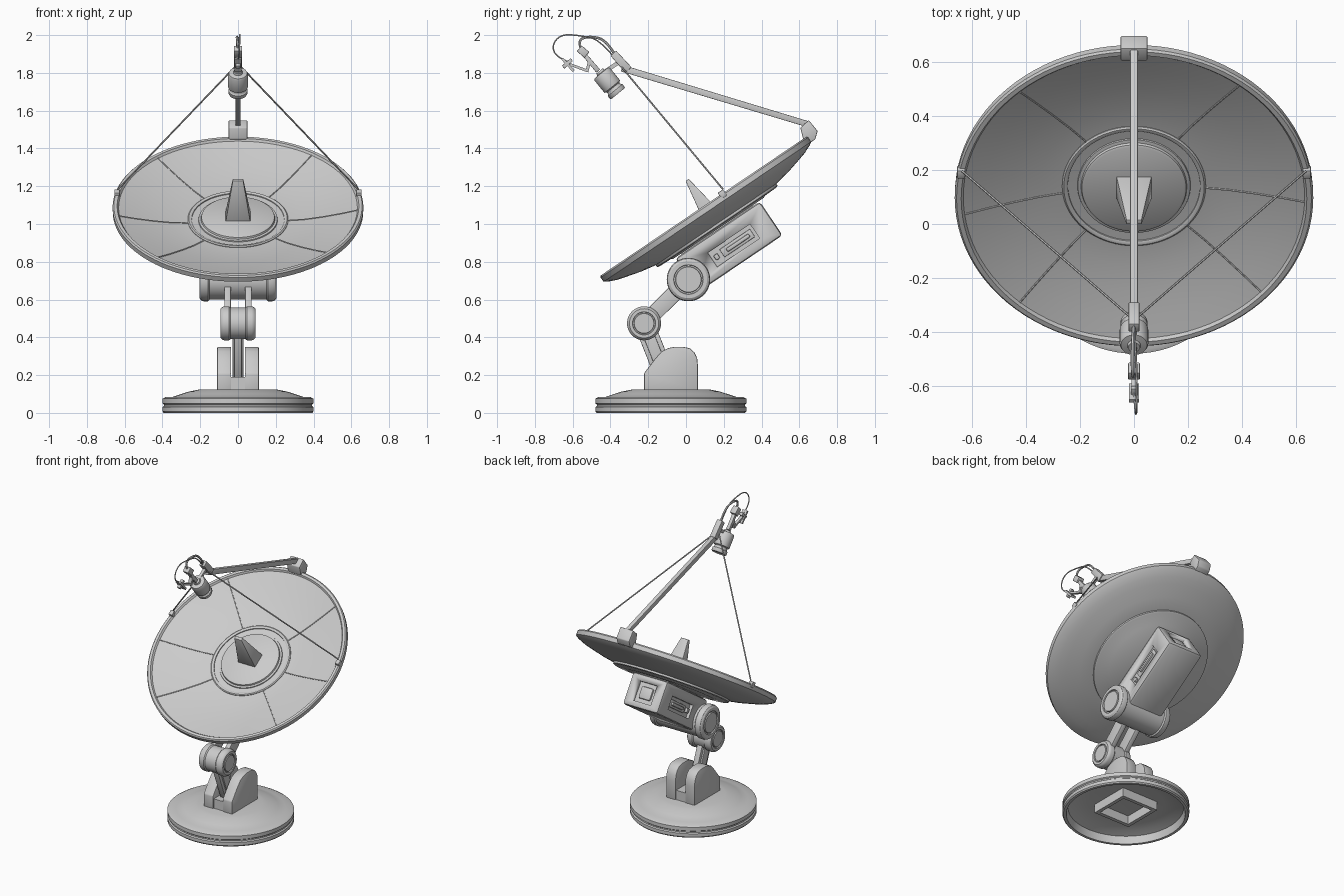
import bpy, bmesh
from math import radians, pi, cos, sin
from mathutils import Matrix, Vector

if "Cube" in bpy.data.objects:
    bpy.data.objects.remove(bpy.data.objects["Cube"])

I = Matrix.Identity(4)
# Dish frame: local y runs up the dish, local z along its axis
DISH = Matrix.Translation((0, 0.10, 1.085)) @ Matrix.Rotation(radians(34), 4, 'X')


def activate(ob):
    bpy.ops.object.select_all(action='DESELECT')
    ob.select_set(True)
    bpy.context.view_layer.objects.active = ob


def finish(name, bm, mat=I, bevel=0):
    bmesh.ops.recalc_face_normals(bm, faces=bm.faces)
    bm.transform(mat)
    me = bpy.data.meshes.new(name)
    bm.to_mesh(me)
    bm.free()
    ob = bpy.data.objects.new(name, me)
    bpy.context.collection.objects.link(ob)
    activate(ob)
    if bevel:
        m = ob.modifiers.new("bevel", 'BEVEL')
        m.width, m.segments, m.limit_method = bevel, 2, 'ANGLE'
        bpy.ops.object.modifier_apply(modifier=m.name)
    bpy.ops.object.shade_smooth_by_angle(angle=radians(32))
    return ob


def lathe(name, pts, mat=I, n=64):
    bm = bmesh.new()
    vs = [bm.verts.new((r, 0, z)) for r, z in pts]
    es = [bm.edges.new(p) for p in zip(vs, vs[1:])]
    if pts[0][0] > 0:
        es.append(bm.edges.new((vs[-1], vs[0])))
    bmesh.ops.spin(bm, geom=vs + es, cent=(0, 0, 0), axis=(0, 0, 1), angle=2 * pi, steps=n)
    bmesh.ops.remove_doubles(bm, verts=bm.verts, dist=1e-5)
    return finish(name, bm, mat)


def prism(name, pts, x0, x1, mat=I, bevel=0):
    bm = bmesh.new()
    f = bm.faces.new([bm.verts.new((x0, y, z)) for y, z in pts])
    r = bmesh.ops.extrude_face_region(bm, geom=[f])
    vs = [v for v in r['geom'] if isinstance(v, bmesh.types.BMVert)]
    bmesh.ops.translate(bm, verts=vs, vec=(x1 - x0, 0, 0))
    return finish(name, bm, mat, bevel)


def box(name, lo, hi, mat=I, bevel=0):
    return prism(name, [(lo[1], lo[2]), (hi[1], lo[2]), (hi[1], hi[2]), (lo[1], hi[2])],
                 lo[0], hi[0], mat, bevel)


def bar(name, p, q, w0, w1, x0, x1, bevel=0):
    # flat bar between two (y, z) points, w0 and w1 being the end widths
    p, q = Vector(p), Vector(q)
    d = (q - p).normalized()
    n = Vector((-d.y, d.x)) / 2
    return prism(name, [p + n * w0, p - n * w0, q - n * w1, q + n * w1], x0, x1, I, bevel)


def tube(name, pts, r, mat=I, smooth=False):
    cu = bpy.data.curves.new(name, 'CURVE')
    cu.dimensions, cu.bevel_depth, cu.bevel_resolution = '3D', r, 1
    cu.use_fill_caps = True
    sp = cu.splines.new('NURBS' if smooth else 'POLY')
    sp.points.add(len(pts) - 1)
    for c, p in zip(sp.points, pts):
        c.co = (*(mat @ Vector(p)), 1)
    if smooth:
        sp.use_endpoint_u, sp.order_u, sp.resolution_u = True, 3, 6
    ob = bpy.data.objects.new(name, cu)
    bpy.context.collection.objects.link(ob)
    activate(ob)
    bpy.ops.object.convert(target='MESH')
    bpy.ops.object.shade_smooth_by_angle(angle=radians(50))


def cut(ob, cutter):
    activate(ob)
    m = ob.modifiers.new("cut", 'BOOLEAN')
    m.operation, m.object, m.solver = 'DIFFERENCE', cutter, 'EXACT'
    bpy.ops.object.modifier_apply(modifier=m.name)
    bpy.data.objects.remove(cutter)


def joint(name, y, z, r, h):
    half = [(0, h), (.58 * r, h), (.6 * r, h - .008), (.66 * r, h - .008), (.68 * r, h),
            (.86 * r, h), (.96 * r, h - .008), (r, h - .02), (r, h - .045), (.93 * r, h - .052)]
    pts = half + [(a, -b) for a, b in reversed(half)]
    lathe(name, pts, Matrix.Translation((0, y, z)) @ Matrix.Rotation(pi / 2, 4, 'Y'), 48)


# Round base, hollow below, with a square socket
BASE = Matrix.Translation((0, -0.08, 0))
lathe("base", [(0, .125), (.20, .125), (.225, .12), (.26, .113), (.30, .10), (.345, .085),
               (.385, .083), (.40, .075), (.40, .05), (.392, .044), (.392, .036), (.40, .03),
               (.40, .008), (.393, 0), (.375, 0), (.365, .05), (.32, .065), (.24, .08), (0, .08)],
      BASE, 80)
for s in (-1, 1):
    box("socket_wall_side", (s * .115, -.14, .02), (s * .14, .14, .09), BASE)
    box("socket_wall_end", (-.115, s * .115, .02), (.115, s * .14, .09), BASE)

# Forked bracket on the base
CHEEK = [(-.222, .11), (-.222, .21), (-.165, .285), (-.13, .325), (-.095, .343), (-.06, .35),
         (-.015, .35), (.02, .342), (.045, .32), (.059, .29), (.063, .25), (.063, .11)]
for s in (-1, 1):
    prism("bracket_cheek", CHEEK, s * .036, s * .11, I, .006)
box("bracket_web", (-.04, -.215, .11), (.04, .058, .19))

# Two jointed arms
J1, J2 = (-.222, .474), (.013, .706)
bar("lower_arm", J1, (-.11, .19), .105, .105, -.02, .02, .004)
bar("lower_arm_core", J1, (-.11, .19), .06, .06, -.03, .03, .004)
joint("elbow_joint", *J1, .09, .092)
for s in (-1, 1):
    bar("upper_arm", J1, J2, .085, .085, s * .037, s * .072, .005)
joint("tilt_joint", *J2, .115, .203)

# Motor housing with recessed sides and end
house = box("motor_housing", (-.135, -.28, -.35), (.135, .26, -.135), DISH, .018)
for s in (-1, 1):
    cut(house, box("cutter", (s * .115, -.12, -.295), (s * .2, .15, -.205), DISH))
    box("side_panel", (s * .11, -.06, -.275), (s * .125, .135, -.225), DISH, .004)
    box("side_grip", (s * .11, -.03, -.262), (s * .137, .115, -.24), DISH, .008)
    box("side_latch", (s * .11, -.105, -.265), (s * .132, -.08, -.235), DISH, .005)
cut(house, box("cutter", (-.07, .235, -.31), (.07, .3, -.18), DISH))
box("end_panel", (-.045, .23, -.285), (.045, .25, -.205), DISH, .01)
box("housing_mount", (-.11, -.24, -.15), (.11, .22, -.12), DISH)

# Dish
FRONT = [(0, -.08), (.26, -.075), (.35, -.066), (.45, -.047), (.55, -.023), (.632, .0)]
lathe("dish", FRONT + [(.64, .012), (.657, .012), (.664, .004), (.663, -.024), (.645, -.036),
                       (.60, -.055), (.554, -.068), (.47, -.09), (.39, -.105), (0, -.112)],
      DISH, 96)
lathe("back_plate", [(0, -.10), (.385, -.10), (.385, -.117), (.375, -.122), (.30, -.124), (.29, -.13),
                     (0, -.13)], DISH, 80)
lathe("hub_ring", [(.243, -.085), (.245, -.07), (.252, -.066), (.26, -.066), (.266, -.071),
                   (.266, -.085)], DISH, 72)
lathe("hub_disk", [(0, -.054), (.185, -.054), (.193, -.058), (.196, -.068), (.208, -.07),
                   (.212, -.085), (0, -.085)], DISH, 64)

# Panel seams
for a in (52, 132, 187, 228, 318, -2):
    c, s = cos(radians(a)), sin(radians(a))
    tube("panel_seam", [(r * c, r * s, w + .001) for r, w in FRONT[1:]], .0035, DISH)

# Tapered horn in the dish centre
bm = bmesh.new()
bmesh.ops.create_cube(bm, size=2)
for v in bm.verts:
    top = v.co.z > 0
    v.co = (v.co.x * (.028 if top else .066), v.co.y * (.01 if top else .05) + .005,
            .175 if top else -.06)
finish("centre_horn", bm, DISH, .003)

# Feed arm with rim clamp
prism("rim_clamp", [(.605, 1.51), (.65, 1.55), (.697, 1.492), (.685, 1.45), (.655, 1.427),
                    (.62, 1.45)], -.05, .05, I, .005)
bar("feed_arm", (.64, 1.53), (-.34, 1.825), .032, .036, -.014, .014, .003)
bar("feed_arm_head", (-.305, 1.815), (-.385, 1.905), .045, .04, -.02, .02, .004)
bar("feed_arm_link", (-.35, 1.86), (-.44, 1.80), .02, .02, -.01, .01)
for s in (-1, 1):
    tube("stay_wire", [(s * .635, .195, 1.185), (s * .018, -.34, 1.83)], .0045)
    box("stay_anchor", (s * .625, .10, -.01), (s * .655, .135, .028), DISH, .004)

# Receiver, pointing back at the dish
RX = Matrix.Translation((0, -.36, 1.69)) @ Matrix.Rotation(radians(39), 4, 'X')
lathe("receiver", [(0, .005), (.036, .005), (.038, 0), (.047, 0), (.05, .006), (.05, .024), (.045, .028),
                   (.042, .034), (.042, .042), (.052, .048), (.053, .052), (.053, .13),
                   (.048, .14), (.025, .143), (.022, .155), (0, .155)], RX, 40)
bar("receiver_stem", (-.465, 1.81), (-.545, 1.905), .026, .022, -.012, .012, .003)
bar("stem_clamp", (-.525, 1.895), (-.565, 1.93), .04, .04, -.022, .022, .004)

# Small sensor bracket in front of the receiver
bar("sensor_plate", (-.655, 1.875), (-.595, 1.81), .014, .014, -.018, .018)
bar("sensor_pin", (-.65, 1.83), (-.605, 1.87), .02, .02, -.012, .012, .003)
bar("sensor_strut", (-.615, 1.845), (-.52, 1.81), .014, .014, -.01, .01)
bar("sensor_post", (-.525, 1.805), (-.51, 1.865), .016, .016, -.012, .012)

# Cables
tube("thin_cable", [(.0, -.625, 1.86), (.005, -.69, 1.885), (.008, -.71, 1.95), (.01, -.66, 2.005),
                    (.01, -.56, 1.998), (.005, -.45, 1.975), (0, -.35, 1.845)], .004, I, True)
tube("thick_cable", [(0, -.555, 1.925), (-.004, -.575, 1.975), (-.006, -.51, 1.995),
                     (-.004, -.42, 1.975), (0, -.37, 1.885)], .007, I, True)
